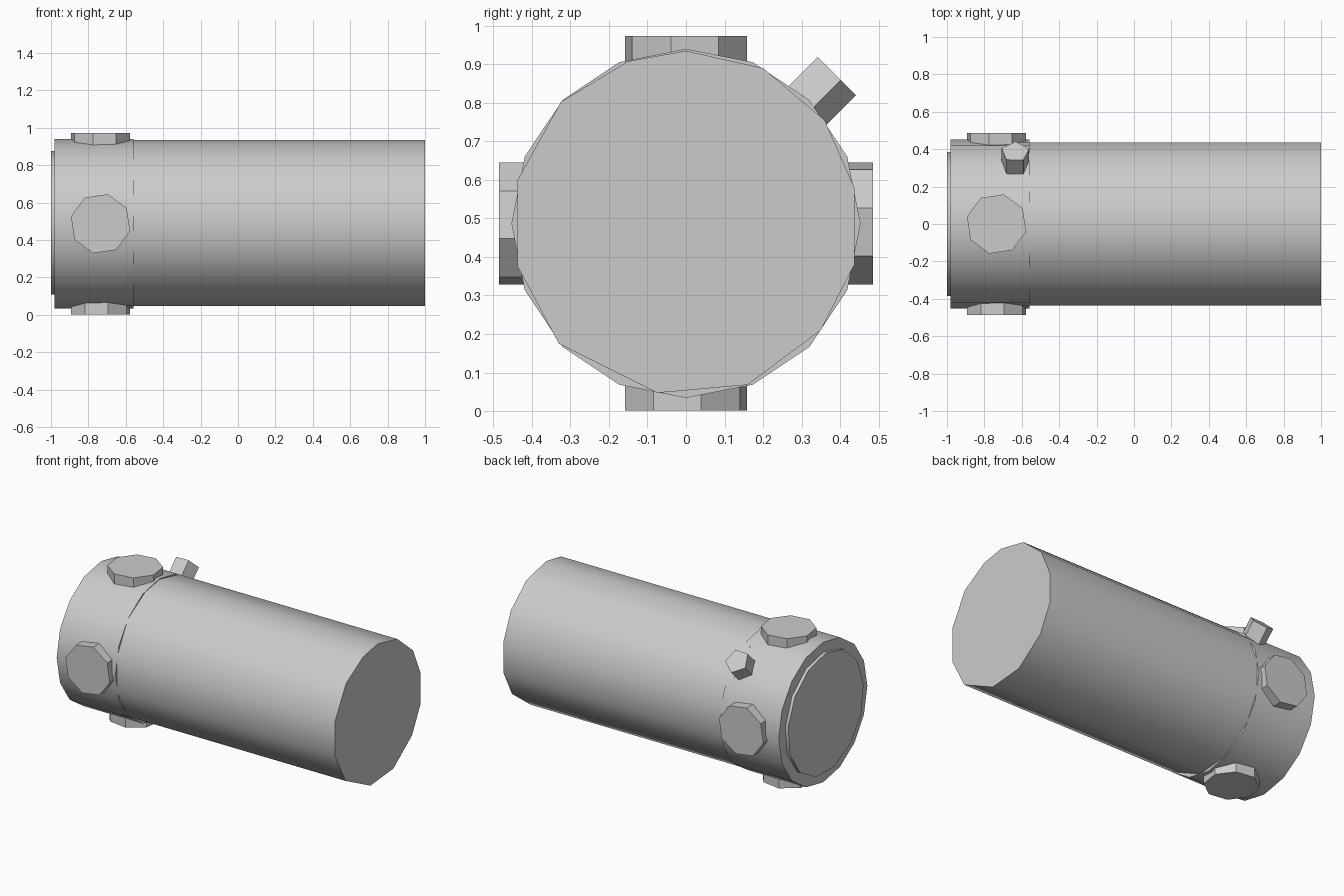
import bpy, bmesh
from math import sin, cos, radians, tau
from mathutils import Vector

if "Cube" in bpy.data.objects:
    bpy.data.objects.remove(bpy.data.objects["Cube"])

CZ = 0.487  # height of the long axis


def prism(name, ring_a, ring_b, smooth=None):
    """Closed prism between two matching rings of points."""
    bm = bmesh.new()
    a = [bm.verts.new(p) for p in ring_a]
    b = [bm.verts.new(p) for p in ring_b]
    n = len(a)
    bm.faces.new(a[::-1])
    bm.faces.new(b)
    for i in range(n):
        j = (i + 1) % n
        bm.faces.new((a[i], a[j], b[j], b[i]))
    bmesh.ops.recalc_face_normals(bm, faces=bm.faces)
    mesh = bpy.data.meshes.new(name)
    bm.to_mesh(mesh)
    bm.free()
    ob = bpy.data.objects.new(name, mesh)
    bpy.context.collection.objects.link(ob)
    if smooth:
        bpy.ops.object.select_all(action='DESELECT')
        ob.select_set(True)
        bpy.context.view_layer.objects.active = ob
        bpy.ops.object.shade_smooth_by_angle(angle=radians(smooth))
    return ob


def circle(sides, r, start=0.0):
    return [(r * cos(start + tau * i / sides), CZ + r * sin(start + tau * i / sides))
            for i in range(sides)]


def along_x(name, profile, x0, x1):
    return prism(name, [(x0, y, z) for y, z in profile],
                 [(x1, y, z) for y, z in profile], 45)


def boss(name, x, angle, sides, r, inner, outer, spin):
    """Faceted stud pointing radially out of the barrel."""
    a = radians(angle)
    out = Vector((0, cos(a), sin(a)))
    u, v = Vector((1, 0, 0)), Vector((0, sin(a), -cos(a)))
    rim = [Vector((x, 0, CZ)) + u * r * cos(t) + v * r * sin(t)
           for t in (radians(spin) + tau * i / sides for i in range(sides))]
    return prism(name, [p + out * inner for p in rim], [p + out * outer for p in rim])


# Long barrel with slightly uneven low-poly section
section = [(0, 0.935), (0.2, 0.89), (0.36, 0.755), (0.437, 0.58), (0.437, 0.38),
           (0.35, 0.21), (0.16, 0.068), (-0.075, 0.047), (-0.33, 0.175),
           (-0.437, 0.375), (-0.437, 0.6), (-0.325, 0.802), (-0.15, 0.908)]
along_x("barrel", section, -0.6, 1.0)

# Collar and raised end plate
along_x("collar", circle(16, 0.453), -0.98, -0.56)
along_x("end_plate", circle(13, 0.388, radians(8)), -1.0, -0.95)

# Four round studs and one small knob
for name, ang in (("back", 0), ("top", 90), ("front", 180), ("bottom", 270)):
    boss(name + "_stud", -0.735, ang, 8, 0.163, 0.39, 0.486, 31)
boss("small_knob", -0.635, 45, 5, 0.077, 0.40, 0.547, 88)
